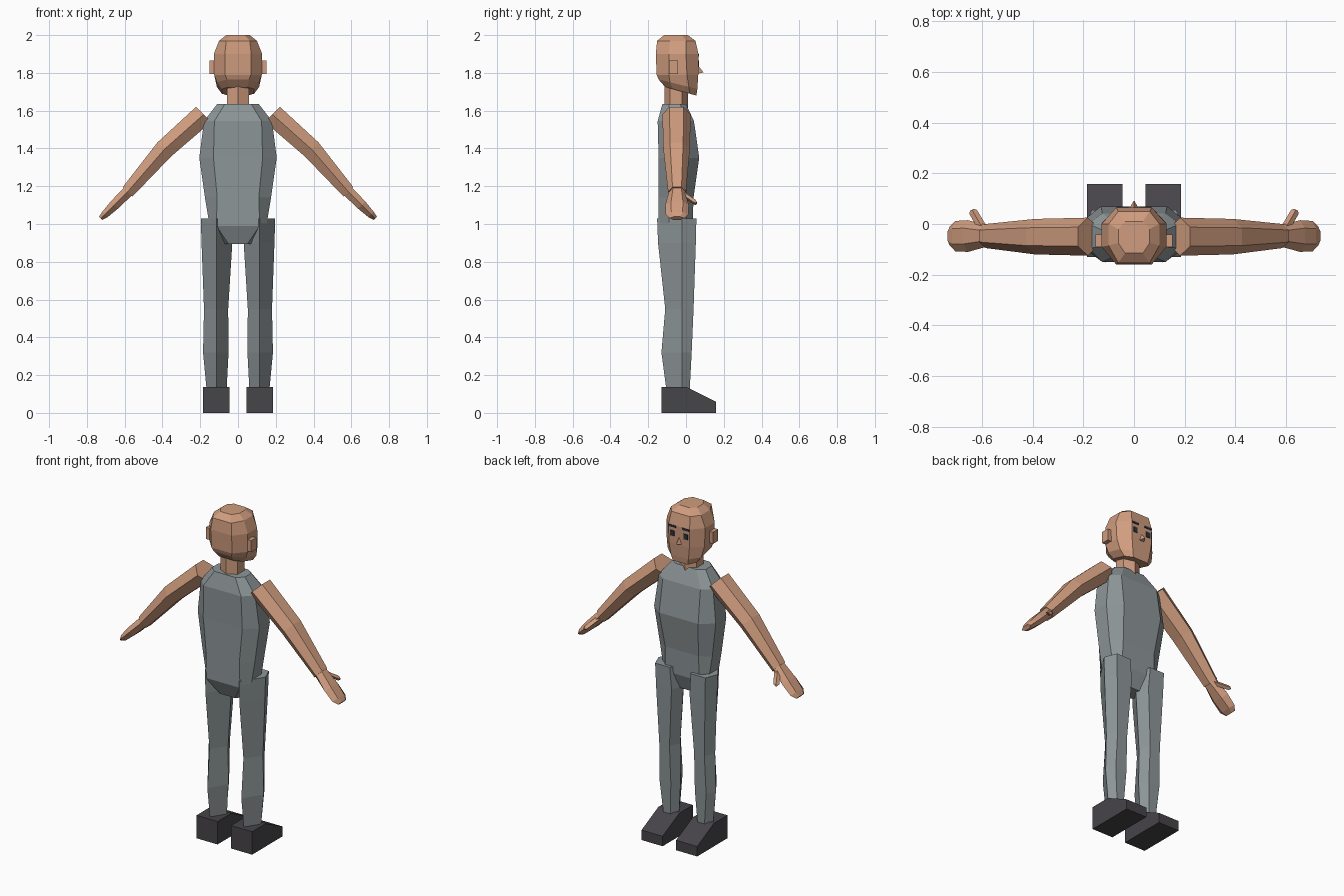
import bpy, bmesh
from mathutils import Vector


def material(name, rgb):
    m = bpy.data.materials.new(name)
    m.diffuse_color = (*rgb, 1)
    return m


SKIN = material("skin", (0.63, 0.335, 0.21))
CLOTH = material("grey cloth", (0.27, 0.305, 0.315))
SHOE = material("dark shoe", (0.062, 0.058, 0.066))
INK = material("dark eye", (0.025, 0.033, 0.045))


def loft(name, rings, mat):
    """Skin a stack of equal-length point rings and cap both ends."""
    bm = bmesh.new()
    rows = [[bm.verts.new(p) for p in ring] for ring in rings]
    n = len(rows[0])
    for a, b in zip(rows, rows[1:]):
        for i in range(n):
            j = (i + 1) % n
            bm.faces.new((a[i], a[j], b[j], b[i]))
    bm.faces.new(rows[0])
    bm.faces.new(rows[-1])
    bmesh.ops.recalc_face_normals(bm, faces=bm.faces)
    me = bpy.data.meshes.new(name)
    bm.to_mesh(me)
    bm.free()
    me.materials.append(mat)
    ob = bpy.data.objects.new(name, me)
    bpy.context.collection.objects.link(ob)
    return ob


def box(name, lo, hi, mat):
    rings = [[(lo[0], lo[1], z), (hi[0], lo[1], z), (hi[0], hi[1], z), (lo[0], hi[1], z)]
             for z in (lo[2], hi[2])]
    return loft(name, rings, mat)


def octagon(zf, zb, xi, xo, y0, y1, y2, y3):
    """Eight-sided ring; height runs from zb at the back to zf at the face side."""
    pts = [(-xi, y0), (xi, y0), (xo, y1), (xo, y2), (xi, y3), (-xi, y3), (-xo, y2), (-xo, y1)]
    return [(x, y, zb + (zf - zb) * (y - y0) / (y3 - y0)) for x, y in pts]


# Head: tilted underside running down to the chin
loft("head", [
    octagon(1.68, 1.725, 0.05, 0.085, -0.11, -0.07, 0.02, 0.055),
    octagon(1.715, 1.765, 0.058, 0.112, -0.145, -0.085, 0.015, 0.06),
    octagon(1.79, 1.79, 0.068, 0.126, -0.155, -0.09, 0.005, 0.065),
    octagon(1.90, 1.90, 0.07, 0.128, -0.16, -0.09, 0.0, 0.066),
    octagon(1.97, 1.97, 0.062, 0.10, -0.153, -0.085, 0.0, 0.05),
    octagon(2.0, 2.0, 0.035, 0.062, -0.115, -0.075, -0.02, 0.01),
], SKIN)

# Neck
loft("neck", [[(x, y, z) for x, y in ((0, -0.115), (0.057, -0.085), (0.057, -0.02),
                                      (0, 0.01), (-0.057, -0.02), (-0.057, -0.085))]
              for z in (1.58, 1.75)], SKIN)

# Nose
loft("nose", [
    [(-0.02, 0.06, 1.795), (0.02, 0.06, 1.795), (0, 0.093, 1.803)],
    [(-0.003, 0.06, 1.835), (0.003, 0.06, 1.835), (0, 0.067, 1.835)],
], SKIN)

# Torso with tapered crotch
loft("torso", [
    octagon(0.895, 0.895, 0.05, 0.075, -0.10, -0.075, -0.03, 0.0),
    octagon(0.99, 0.99, 0.115, 0.15, -0.145, -0.09, 0.0, 0.035),
    octagon(1.14, 1.14, 0.11, 0.175, -0.145, -0.09, 0.0, 0.04),
    octagon(1.35, 1.35, 0.13, 0.205, -0.145, -0.09, 0.01, 0.07),
    octagon(1.545, 1.545, 0.125, 0.18, -0.15, -0.095, 0.0, 0.042),
    octagon(1.635, 1.635, 0.07, 0.11, -0.125, -0.09, -0.03, 0.0),
], CLOTH)


def leg_ring(z, xin, xout, y0, y1):
    """Five sides: ridge at the back, flat at the front."""
    return [(0.113, y0, z), (xout, -0.02, z), (xout - 0.03, y1, z),
            (xin + 0.03, y1, z), (xin, -0.02, z)]


def arm_ring(x, z, half, y0, y1):
    """Six sides, square to the sloping arm."""
    ux, uz = 0.70, 0.71
    c = (y1 - y0) * 0.25
    return [(x + ux * u, y, z + uz * u) for u, y in
            ((0, y0), (half, y0 + c), (half, y1 - c), (0, y1), (-half, y1 - c), (-half, y0 + c))]


def mirrored(rings, s):
    return [[(s * x, y, z) for x, y, z in r] for r in rings]


for side, s in (("left", -1), ("right", 1)):
    # Trouser leg
    loft(side + "_leg", mirrored([
        leg_ring(0.13, 0.06, 0.167, -0.105, 0.02),
        leg_ring(0.32, 0.05, 0.185, -0.13, 0.03),
        leg_ring(0.55, 0.052, 0.18, -0.11, 0.04),
        leg_ring(0.90, 0.03, 0.193, -0.148, 0.052),
        leg_ring(1.03, 0.04, 0.197, -0.153, 0.055),
    ], s), CLOTH)

    # Wedge shoe
    prof = ((-0.13, 0), (0.158, 0), (0.158, 0.06), (0.0, 0.138), (-0.13, 0.138))
    loft(side + "_shoe", [[(s * x, y, z) for y, z in prof] for x in (0.045, 0.185)], SHOE)

    # Arm
    loft(side + "_arm", mirrored([
        arm_ring(0.182, 1.58, 0.057, -0.125, 0.025),
        arm_ring(0.39, 1.395, 0.052, -0.12, 0.02),
        arm_ring(0.585, 1.17, 0.036, -0.095, 0.0),
    ], s), SKIN)

    # Flat hand
    loft(side + "_hand", mirrored([
        arm_ring(0.575, 1.18, 0.03, -0.088, -0.005),
        arm_ring(0.655, 1.10, 0.027, -0.11, 0.015),
        arm_ring(0.705, 1.05, 0.02, -0.108, 0.012),
        arm_ring(0.727, 1.03, 0.012, -0.085, -0.01),
    ], s), SKIN)

    # Thumb
    a, b = Vector((0.595, -0.02, 1.16)), Vector((0.635, 0.048, 1.115))
    loft(side + "_thumb", [
        [(s * (p.x + dx), p.y + dy, p.z + dz) for dx, dy, dz in
         ((-r, r * 0.5, 0), (0, 0, r), (r, -r * 0.5, 0), (0, 0, -r))]
        for p, r in ((a, 0.016), (b, 0.015), (b + Vector((0.004, 0.008, -0.004)), 0.008))], SKIN)

    # Ear
    xs = sorted((s * 0.11, s * 0.151))
    box(side + "_ear", (xs[0], -0.09, 1.795), (xs[1], -0.042, 1.865), SKIN)

    # Eye and brow plates on the face
    for part, x, z, w, h in (("eye", 0.045, 1.85, 0.013, 0.016), ("brow", 0.045, 1.893, 0.024, 0.006)):
        box(side + "_" + part, (s * x - w, 0.062, z - h), (s * x + w, 0.0695, z + h), INK)
